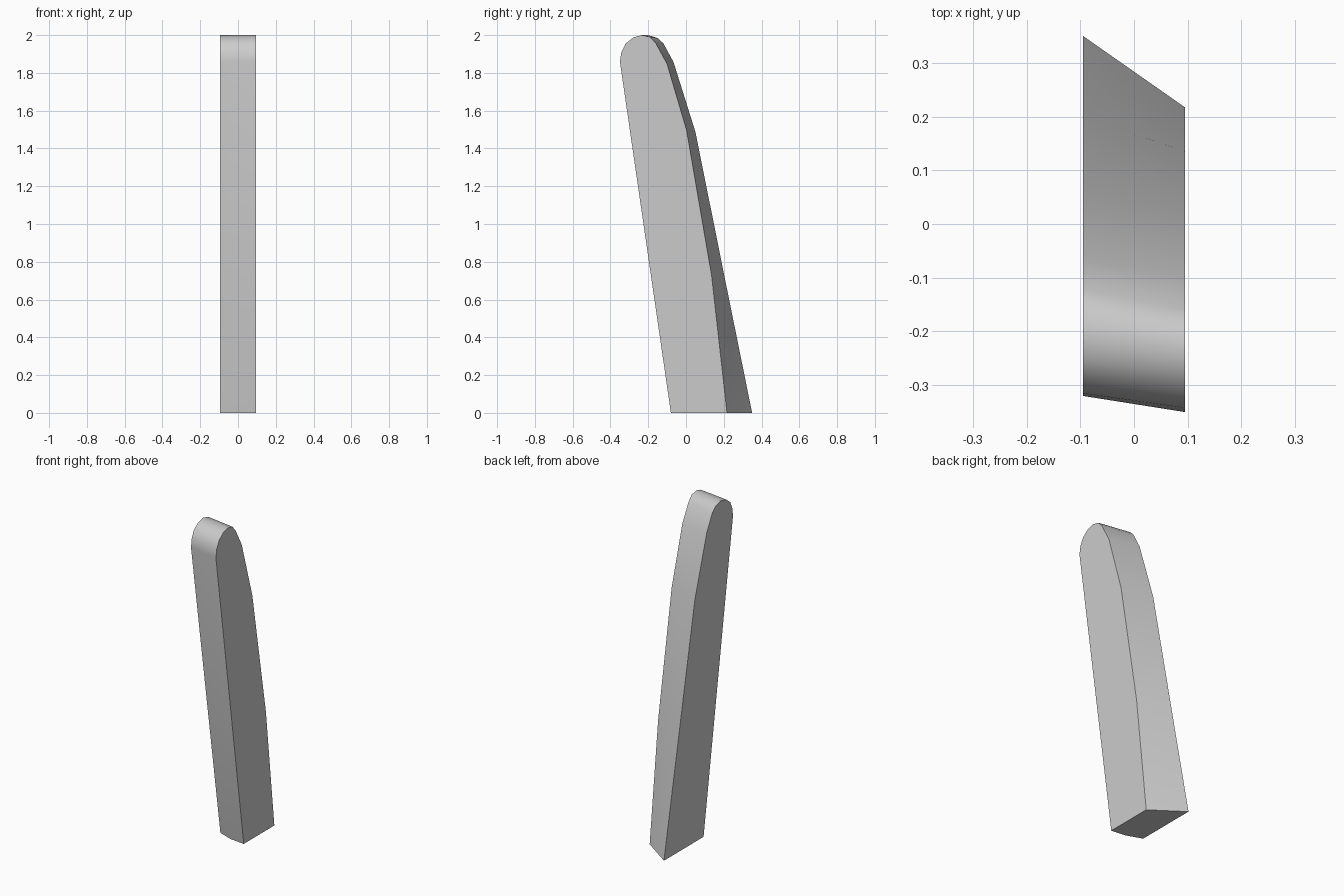
import bpy, bmesh, math

cube = bpy.data.objects.get("Cube")
if cube:
    bpy.data.objects.remove(cube, do_unlink=True)

# Plain grey
grey = bpy.data.materials.new("light grey")
grey.use_nodes = True
color = (0.6, 0.6, 0.6, 1)
grey.diffuse_color = color
grey.node_tree.nodes["Principled BSDF"].inputs["Base Color"].default_value = color

HALF = 0.095
# Side outlines as (y, z): front foot, rounded tip, back down to the foot
right_side = [(-.08, 0), (-.35, 1.86), (-.342, 1.91), (-.32, 1.955), (-.28, 1.987),
              (-.235, 2), (-.19, 1.99), (-.16, 1.957), (-.10, 1.847),
              (.003, 1.497), (.135, .73), (.217, 0)]
left_side = [(-.035, 0), (-.32, 1.86), (-.315, 1.91), (-.295, 1.955), (-.255, 1.987),
             (-.20, 2), (-.15, 1.984), (-.12, 1.957), (-.066, 1.857),
             (.05, 1.487), (.20, .74), (.35, 0)]
# Middle outline, with the front foot bulging slightly
middle = [((a + c) / 2, (b + d) / 2) for (a, b), (c, d) in zip(right_side, left_side)]
middle[0] = (middle[0][0] - .012, 0)

# Loft the leaning post through the three outlines
bm = bmesh.new()
rings = [[bm.verts.new((x, y, z)) for y, z in outline]
         for x, outline in ((-HALF, left_side), (0, middle), (HALF, right_side))]
for r, s in zip(rings, rings[1:]):
    for i in range(len(r)):
        j = (i + 1) % len(r)
        bm.faces.new((r[i], r[j], s[j], s[i]))
bm.faces.new(rings[0])
bm.faces.new(rings[-1])
bmesh.ops.recalc_face_normals(bm, faces=bm.faces)

mesh = bpy.data.meshes.new("leaning_post")
bm.to_mesh(mesh)
bm.free()
mesh.materials.append(grey)
post = bpy.data.objects.new("leaning_post", mesh)
bpy.context.collection.objects.link(post)

# Smooth the rounded tip, keep the side edges sharp
bpy.context.view_layer.objects.active = post
post.select_set(True)
bpy.ops.object.shade_smooth_by_angle(angle=math.radians(35))
